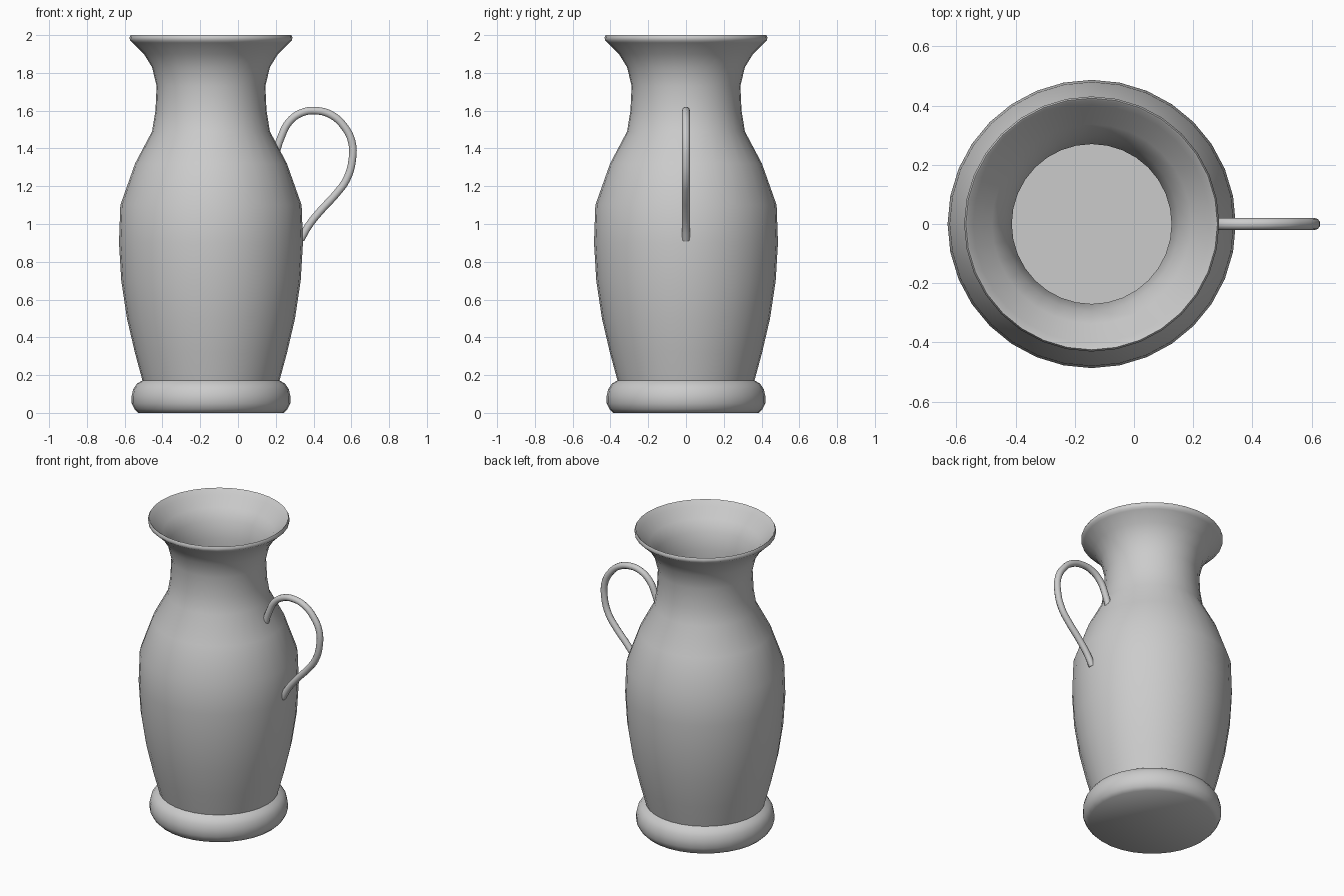
import bpy, bmesh, math

if "Cube" in bpy.data.objects:
    bpy.data.objects.remove(bpy.data.objects["Cube"])

AXIS_X = -0.143
SEGMENTS = 32


def lathe(name, profile):
    """Revolve an (r, z) profile about the jug axis, capping points at r = 0."""
    bm = bmesh.new()
    verts = [bm.verts.new((r, 0, z)) for r, z in profile]
    edges = [bm.edges.new(pair) for pair in zip(verts, verts[1:])]
    bmesh.ops.spin(bm, geom=verts + edges, cent=(0, 0, 0), axis=(0, 0, 1),
                   angle=math.tau, steps=SEGMENTS, use_duplicate=False)
    bmesh.ops.remove_doubles(bm, verts=bm.verts, dist=1e-4)
    bmesh.ops.recalc_face_normals(bm, faces=bm.faces)
    mesh = bpy.data.meshes.new(name)
    bm.to_mesh(mesh)
    bm.free()
    obj = bpy.data.objects.new(name, mesh)
    obj.location.x = AXIS_X
    bpy.context.collection.objects.link(obj)
    return obj


def smooth(obj, degrees):
    bpy.ops.object.select_all(action='DESELECT')
    obj.select_set(True)
    bpy.context.view_layer.objects.active = obj
    bpy.ops.object.shade_smooth_by_angle(angle=math.radians(degrees))


# Hollow jug: rolled foot, belly, neck, flared lip, then the inner wall
foot = [(0, 0), (0.385, 0), (0.405, 0.02), (0.42, 0.05), (0.42, 0.09),
        (0.412, 0.125), (0.392, 0.155), (0.363, 0.172)]
wall = [(0.403, 0.32), (0.445, 0.5), (0.475, 0.7), (0.487, 0.9),
        (0.48, 1.1), (0.402, 1.32), (0.312, 1.49), (0.294, 1.6),
        (0.288, 1.73), (0.312, 1.83), (0.355, 1.9)]
lip = [(0.415, 1.96), (0.429, 1.972), (0.431, 1.988), (0.425, 2.0),
       (0.42, 1.997), (0.40, 1.965)]
inner = [(r - 0.018, z + (0.01 if z > 1.8 else 0)) for r, z in reversed(wall)]
floor = [(0.345, 0.17), (0.335, 0.1), (0, 0.1)]
body = lathe("jug_body", foot + wall + lip + inner + floor)
smooth(body, 50)

# Looped handle: a round tube swept along a smooth path
path = [(0.195, 1.36), (0.228, 1.46), (0.27, 1.54), (0.335, 1.588),
        (0.41, 1.6), (0.495, 1.577), (0.563, 1.515), (0.602, 1.437),
        (0.605, 1.34), (0.574, 1.235), (0.52, 1.16), (0.437, 1.07),
        (0.373, 0.99), (0.332, 0.918)]
curve = bpy.data.curves.new("handle", 'CURVE')
curve.dimensions = '3D'
curve.bevel_depth = 0.021
curve.bevel_resolution = 3
curve.resolution_u = 4
curve.use_fill_caps = True
spline = curve.splines.new('BEZIER')
spline.bezier_points.add(len(path) - 1)
for point, (x, z) in zip(spline.bezier_points, path):
    point.co = (x, 0, z)
    point.handle_left_type = point.handle_right_type = 'AUTO'
handle = bpy.data.objects.new("handle", curve)
bpy.context.collection.objects.link(handle)
bpy.ops.object.select_all(action='DESELECT')
handle.select_set(True)
bpy.context.view_layer.objects.active = handle
bpy.ops.object.convert(target='MESH')
smooth(bpy.context.view_layer.objects.active, 50)
